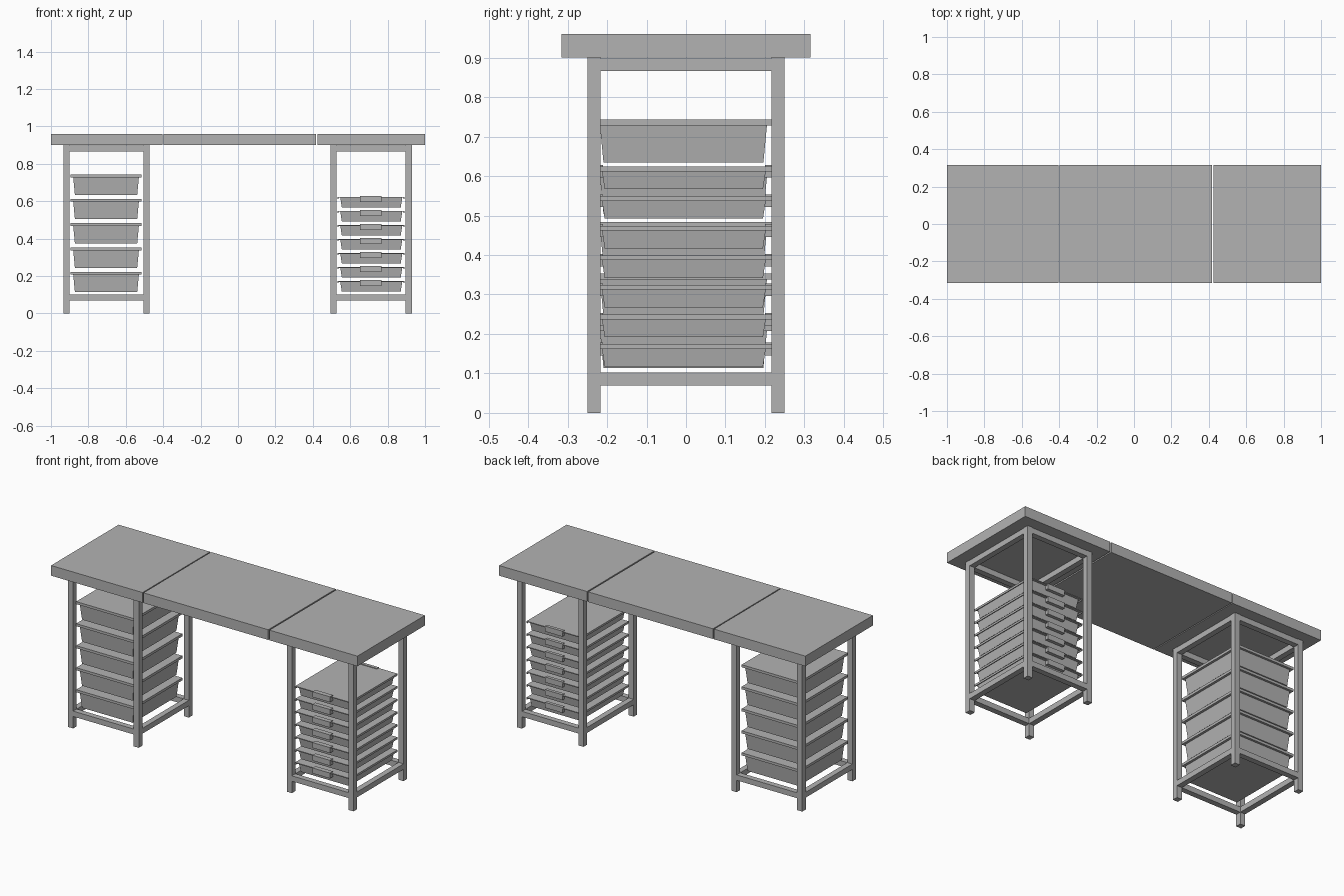
import bpy

cube = bpy.data.objects.get("Cube")
if cube:
    bpy.data.objects.remove(cube, do_unlink=True)

grey = bpy.data.materials.new("grey")
grey.use_nodes = True
grey.diffuse_color = (0.45, 0.45, 0.45, 1)
grey.node_tree.nodes["Principled BSDF"].inputs["Base Color"].default_value = (0.45, 0.45, 0.45, 1)


def block(name, x, y, z, taper=0.0):
    """Box between (low, high) pairs; taper pulls the bottom in on all sides."""
    verts = []
    for height, t in ((z[0], taper), (z[1], 0)):
        verts += [(x[0] + t, y[0] + t, height), (x[1] - t, y[0] + t, height),
                  (x[1] - t, y[1] - t, height), (x[0] + t, y[1] - t, height)]
    faces = [(3, 2, 1, 0), (4, 5, 6, 7)]
    faces += [(i, (i + 1) % 4, (i + 1) % 4 + 4, i + 4) for i in range(4)]
    mesh = bpy.data.meshes.new(name)
    mesh.from_pydata(verts, [], faces)
    mesh.materials.append(grey)
    ob = bpy.data.objects.new(name, mesh)
    bpy.context.collection.objects.link(ob)
    return ob


# Three-part table top
for name, x in (("right_top", (-1, -0.403)), ("middle_top", (-0.397, 0.418)),
                ("left_top", (0.426, 1))):
    block(name, x, (-0.315, 0.315), (0.9, 0.96))

BAR = 0.033


def frame(side, x0, x1, y0=-0.25, y1=0.25):
    """Four legs joined by a lower and an upper ring of rails."""
    for x in (x0, x1 - BAR):
        for y in (y0, y1 - BAR):
            block(side + "_leg", (x, x + BAR), (y, y + BAR), (0, 0.9))
    for z in (0.07, 0.866):
        height = (z, z + 0.032)
        for y in (y0, y1 - BAR):
            block(side + "_cross_rail", (x0 + BAR, x1 - BAR), (y, y + BAR), height)
        for x in (x0, x1 - BAR):
            block(side + "_side_rail", (x, x + BAR), (y0 + BAR, y1 - BAR), height)


frame("right", -0.934, -0.473)
frame("left", 0.494, 0.929)

# Deep bins with a thick rim
for i in range(5):
    top = 0.743 - i * 0.13
    block("deep_bin", (-0.881, -0.53), (-0.218, 0.205), (top - 0.109, top - 0.015), 0.009)
    block("deep_bin_rim", (-0.895, -0.516), (-0.231, 0.218), (top - 0.015, top))

# Shallow trays with a thin rim, turned-down side lips and a handle at each end
for i in range(7):
    top = 0.624 - i * 0.075
    block("tray", (0.547, 0.878), (-0.214, 0.203), (top - 0.057, top - 0.005), 0.008)
    block("tray_rim", (0.532, 0.889), (-0.226, 0.217), (top - 0.005, top))
    for x in (0.532, 0.885):
        block("tray_lip", (x, x + 0.004), (-0.226, 0.217), (top - 0.012, top - 0.005))
    for y in ((-0.238, -0.21), (0.2, 0.219)):
        block("tray_handle", (0.653, 0.767), y, (top - 0.028, top + 0.004))
